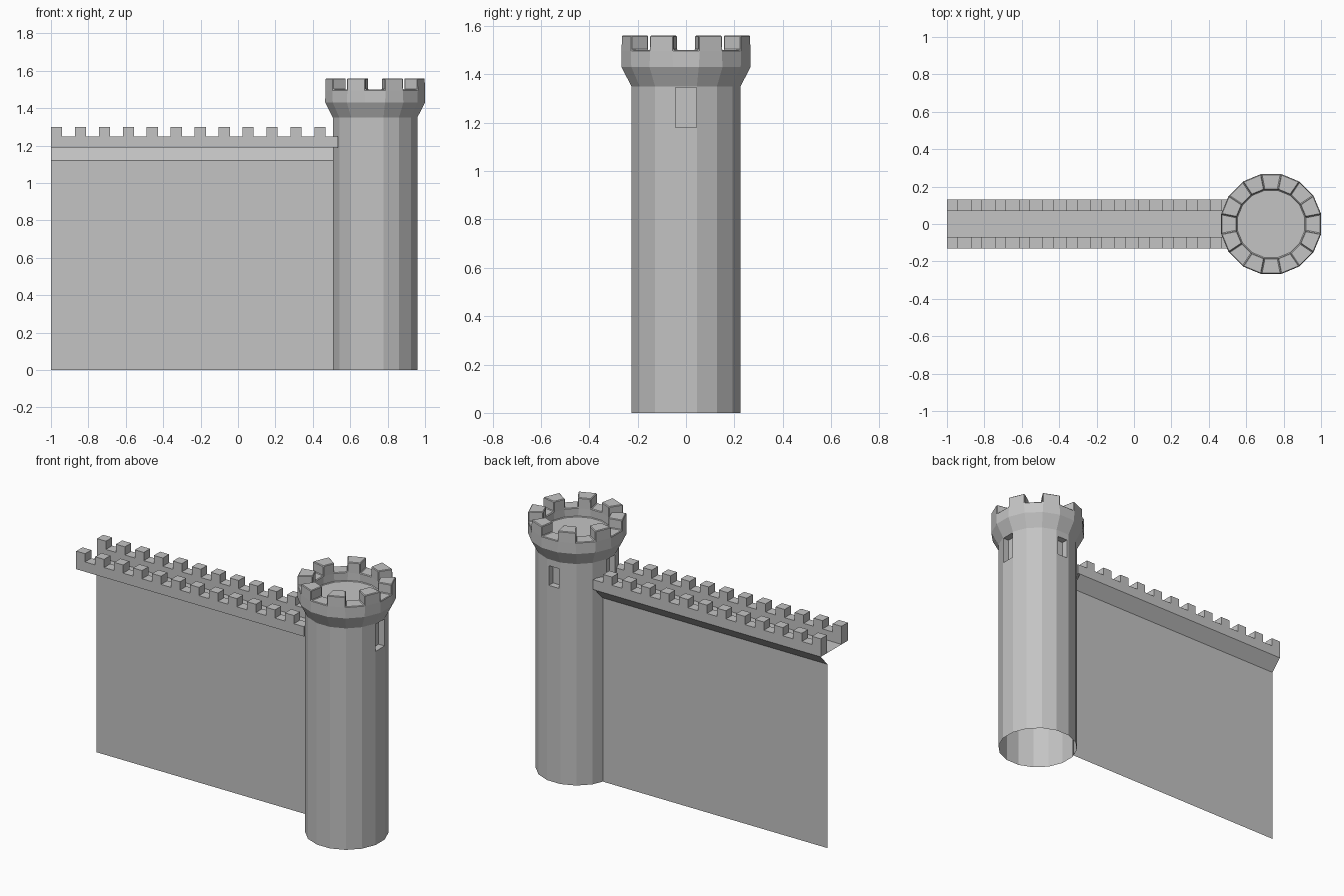
import bpy, bmesh, math
from mathutils import Vector, Matrix

cube = bpy.data.objects.get("Cube")
if cube:
    bpy.data.objects.remove(cube, do_unlink=True)

stone = bpy.data.materials.new("grey_stone")
stone.use_nodes = True
GREY = (0.55, 0.55, 0.55, 1)
stone.diffuse_color = GREY
stone.node_tree.nodes["Principled BSDF"].inputs["Base Color"].default_value = GREY

SIDES = 16
STEP = 2 * math.pi / SIDES
TOWER_X = 0.733


def finish(name, bm, bevel=0):
    bmesh.ops.remove_doubles(bm, verts=bm.verts, dist=0.0005)
    mesh = bpy.data.meshes.new(name)
    bm.to_mesh(mesh)
    bm.free()
    mesh.materials.append(stone)
    ob = bpy.data.objects.new(name, mesh)
    bpy.context.collection.objects.link(ob)
    if bevel:
        mod = ob.modifiers.new("soft_edges", "BEVEL")
        mod.width = bevel
        mod.segments = 1
        mod.limit_method = "ANGLE"
        mod.angle_limit = math.radians(40)
    return ob


def box(bm, lo, hi):
    lo, hi = Vector(lo), Vector(hi)
    size = hi - lo
    m = Matrix.Translation((lo + hi) / 2) @ Matrix.Diagonal((*size, 1))
    bmesh.ops.create_cube(bm, size=1, matrix=m)


def ring_point(i, r, z):
    a = (i - 0.5) * STEP
    return (TOWER_X + r * math.cos(a), r * math.sin(a), z)


def quad(bm, pts):
    return bm.faces.new([bm.verts.new(p) for p in pts])


# Tower shaft: open below, with recessed openings on three sides
BODY_R, BODY_TOP = 0.23, 1.35
APOTHEM = BODY_R * math.cos(STEP / 2)
HALF = BODY_R * math.sin(STEP / 2)
openings = {0: (0.043, 1.18, 1.345),      # outer end
            4: (0.034, 1.19, 1.31),       # back
            8: (0.043, 1.19, 1.345)}      # doorway to the walkway
bm = bmesh.new()
for i in range(SIDES):
    def at(u, z, depth=0):
        p = Matrix.Rotation(i * STEP, 3, "Z") @ Vector((APOTHEM - depth, u, z))
        return p + Vector((TOWER_X, 0, 0))
    outer = [(-HALF, 0), (HALF, 0), (HALF, BODY_TOP), (-HALF, BODY_TOP)]
    if i not in openings:
        quad(bm, [at(*p) for p in outer])
        continue
    w, z0, z1 = openings[i]
    inner = [(-w, z0), (w, z0), (w, z1), (-w, z1)]
    for k in range(4):
        n = (k + 1) % 4
        quad(bm, [at(*outer[k]), at(*outer[n]), at(*inner[n]), at(*inner[k])])
        quad(bm, [at(*inner[k]), at(*inner[n]), at(*inner[n], 0.04), at(*inner[k], 0.04)])
    quad(bm, [at(*p, 0.04) for p in inner])
finish("tower_shaft", bm)

# Tower head: flared collar, parapet, sunken floor and raised merlons
profile = [(BODY_R, BODY_TOP), (0.272, 1.43), (0.272, 1.5), (0.187, 1.5), (0.187, 1.445)]
bm = bmesh.new()
merlons = []
for i in range(SIDES):
    for k, ((r0, z0), (r1, z1)) in enumerate(zip(profile, profile[1:])):
        f = quad(bm, [ring_point(i, r0, z0), ring_point(i + 1, r0, z0),
                      ring_point(i + 1, r1, z1), ring_point(i, r1, z1)])
        if k == 2 and i % 2:
            merlons.append(f)
bm.faces.new([bm.verts.new(ring_point(i, *profile[-1])) for i in range(SIDES)])
bmesh.ops.remove_doubles(bm, verts=bm.verts, dist=0.0005)
for f in merlons:
    top = bmesh.ops.extrude_discrete_faces(bm, faces=[f])["faces"]
    bmesh.ops.translate(bm, verts=top[0].verts, vec=(0, 0, 0.06))
finish("tower_head", bm, 0.004)

# Curtain wall: a thin sheet that leans out under the walkway at the back
WALL_END = 0.52
bm = bmesh.new()
section = [(0.065, 0), (0.065, 1.12), (0.13, 1.19)]
for (y0, z0), (y1, z1) in zip(section, section[1:]):
    quad(bm, [(WALL_END, y0, z0), (-1, y0, z0), (-1, y1, z1), (WALL_END, y1, z1)])
finish("curtain_wall", bm)

# Walkway floor
bm = bmesh.new()
quad(bm, [(-1, -0.13, 1.19), (WALL_END, -0.13, 1.19), (WALL_END, 0.13, 1.19), (-1, 0.13, 1.19)])
finish("walkway_floor", bm)

# Parapets with evenly spaced merlons along both edges
for name, y0 in (("front_parapet", -0.13), ("back_parapet", 0.07)):
    bm = bmesh.new()
    box(bm, (-1, y0, 1.19), (0.535, y0 + 0.06, 1.25))
    for k in range(12):
        x = -1 + k * 0.128
        box(bm, (x, y0, 1.25), (x + 0.06, y0 + 0.06, 1.3))
    finish(name, bm)
